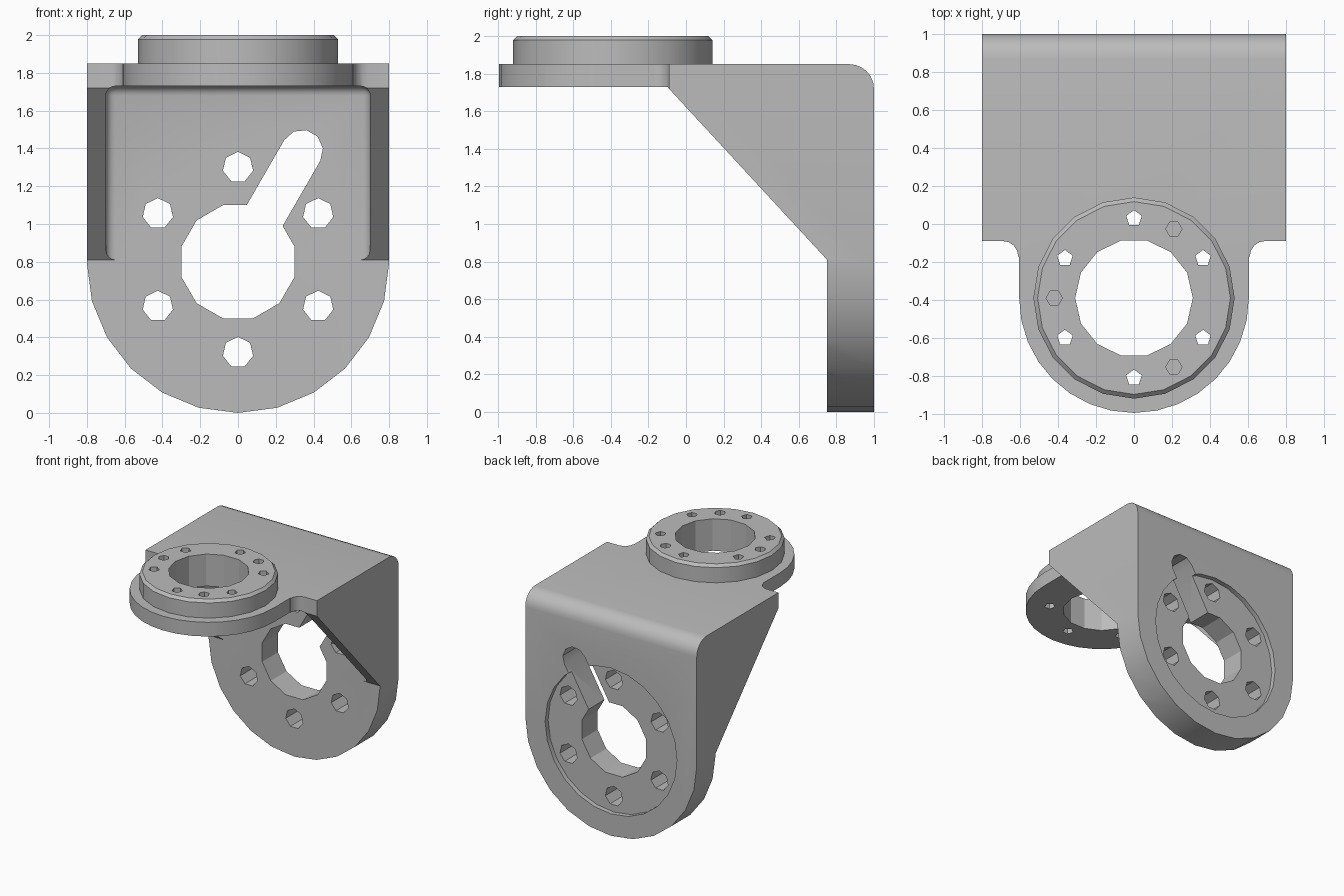
import bpy, bmesh
from math import sin, cos, pi, radians
from mathutils import Vector

if "Cube" in bpy.data.objects:
    bpy.data.objects.remove(bpy.data.objects["Cube"], do_unlink=True)

grey = bpy.data.materials.new("Machined grey")
grey.use_nodes = True
grey.diffuse_color = (0.5, 0.5, 0.5, 1)
grey.node_tree.nodes["Principled BSDF"].inputs["Base Color"].default_value = (0.5, 0.5, 0.5, 1)

AXES = {"x": lambda a, b, d: (d, a, b),
        "y": lambda a, b, d: (a, d, b),
        "z": lambda a, b, d: (a, b, d)}


def prism(name, pts, axis, lo, hi):
    """Extrude a flat outline along one axis."""
    bm = bmesh.new()
    place = AXES[axis]
    face = bm.faces.new([bm.verts.new(place(a, b, lo)) for a, b in pts])
    new = bmesh.ops.extrude_face_region(bm, geom=[face])["geom"]
    shift = Vector(place(0, 0, hi - lo))
    bmesh.ops.translate(bm, vec=shift, verts=[v for v in new if isinstance(v, bmesh.types.BMVert)])
    bmesh.ops.recalc_face_normals(bm, faces=bm.faces)
    mesh = bpy.data.meshes.new(name)
    bm.to_mesh(mesh)
    bm.free()
    obj = bpy.data.objects.new(name, mesh)
    mesh.materials.append(grey)
    bpy.context.collection.objects.link(obj)
    return obj


def arc(cx, cy, r, start, end, steps):
    angles = [radians(start + (end - start) * i / steps) for i in range(steps + 1)]
    return [(cx + r * cos(t), cy + r * sin(t)) for t in angles]


def ring(cx, cy, r, sides, start=0):
    return arc(cx, cy, r, start, start + 360, sides)[:-1]


def polar(cy, r, deg):
    return r * cos(radians(deg)), cy + r * sin(radians(deg))


def bevel(obj, width, segments, pick):
    bm = bmesh.new()
    bm.from_mesh(obj.data)
    edges = [e for e in bm.edges if pick(e)]
    bmesh.ops.bevel(bm, geom=edges, offset=width, segments=segments, profile=0.5, affect="EDGES")
    bm.to_mesh(obj.data)
    bm.free()


def apply_bool(obj, tool, operation="DIFFERENCE", keep=False):
    mod = obj.modifiers.new("cut", "BOOLEAN")
    mod.operation, mod.solver, mod.object = operation, "EXACT", tool
    bpy.ops.object.select_all(action="DESELECT")
    bpy.context.view_layer.objects.active = obj
    obj.select_set(True)
    bpy.ops.object.modifier_apply(modifier=mod.name)
    if not keep:
        bpy.data.objects.remove(tool, do_unlink=True)


HUB_Z = 0.8      # centre of the upright mounting face
HUB_Y = -0.39    # centre of the horizontal collar
TOP, UNDER = 1.85, 1.73

# Bracket: side outline trimmed by its front and top outlines
side = [(-1.1, UNDER), (-1.1, TOP)] + arc(0.87, 1.72, 0.13, 90, 0, 6) \
    + [(1.0, -0.1), (0.75, -0.1), (0.75, 0.81), (-0.1, UNDER)]
bracket = prism("bracket", side, "x", -0.8, 0.8)
front = arc(0, HUB_Z, 0.8, 180, 360, 12) + [(0.8, 2.2), (-0.8, 2.2)]
# trim outline is slightly wider above the curve so flat sides stay clean
front = [(x * 1.001, z) for x, z in front]
apply_bool(bracket, prism("front_trim", front, "y", -2, 2), "INTERSECT")
half = arc(0, HUB_Y, 0.605, 270, 360, 8) + [(0.605, -0.17)] + arc(0.69, -0.17, 0.08, 180, 90, 4) \
    + [(0.82, -0.09), (0.82, 1.2)]
top = half + [(-x, y) for x, y in reversed(half[1:])]
apply_bool(bracket, prism("top_trim", top, "z", -1, 3), "INTERSECT")

# Filleted pocket between the two side gussets
pocket = prism("pocket", [(-0.7, 0.2), (0.7, 0.2), (0.7, UNDER), (-0.7, UNDER)], "y", -2, 0.75)
bevel(pocket, 0.05, 4, lambda e: max(v.co.z for v in e.verts) > 1 and max(v.co.y for v in e.verts) > 0)
apply_bool(bracket, pocket)

# Shallow round recess on the back, bore, keyway slot and bolt holes
apply_bool(bracket, prism("recess", ring(0, HUB_Z, 0.615, 24), "y", 0.96, 1.2))
apply_bool(bracket, prism("bore", ring(0, HUB_Z, 0.31, 12, 15), "y", 0.5, 1.2))
ex, ez = polar(HUB_Z, 0.68, 60)
slot = arc(ex, ez, 0.11, -30, 150, 5) + arc(0, HUB_Z, 0.11, 150, 330, 2)
apply_bool(bracket, prism("slot", slot, "y", 0.5, 1.2))
for k in range(6):
    hx, hz = polar(HUB_Z + 0.01, 0.49, 30 + 60 * k)
    apply_bool(bracket, prism("bolt_hole", ring(hx, hz, 0.082, 7, 90), "y", 0.5, 1.2))

# Raised collar with a chamfered rim
collar = prism("collar", ring(0, HUB_Y, 0.53, 20), "z", TOP - 0.01, 2.0)
bevel(collar, 0.022, 1, lambda e: all(v.co.z > 1.99 for v in e.verts))

# Openings shared by collar and bracket
tools = [prism("collar_bore", ring(0, HUB_Y, 0.31, 14), "z", 1.5, 2.2)]
for k in range(6):
    hx, hy = polar(HUB_Y, 0.42, 30 + 60 * k)
    tools.append(prism("screw_hole", ring(hx, hy, 0.043, 5, 90), "z", 1.5, 2.2))
for tool in tools:
    apply_bool(bracket, tool, keep=True)
    apply_bool(collar, tool)

# Blind pin holes in the collar
for deg in (60, 180, 300):
    hx, hy = polar(HUB_Y, 0.42, deg)
    apply_bool(collar, prism("pin_hole", ring(hx, hy, 0.043, 6), "z", 1.89, 2.2))

for obj in (bracket, collar):
    bpy.ops.object.select_all(action="DESELECT")
    bpy.context.view_layer.objects.active = obj
    obj.select_set(True)
    bpy.ops.object.shade_smooth_by_angle(angle=radians(25))
